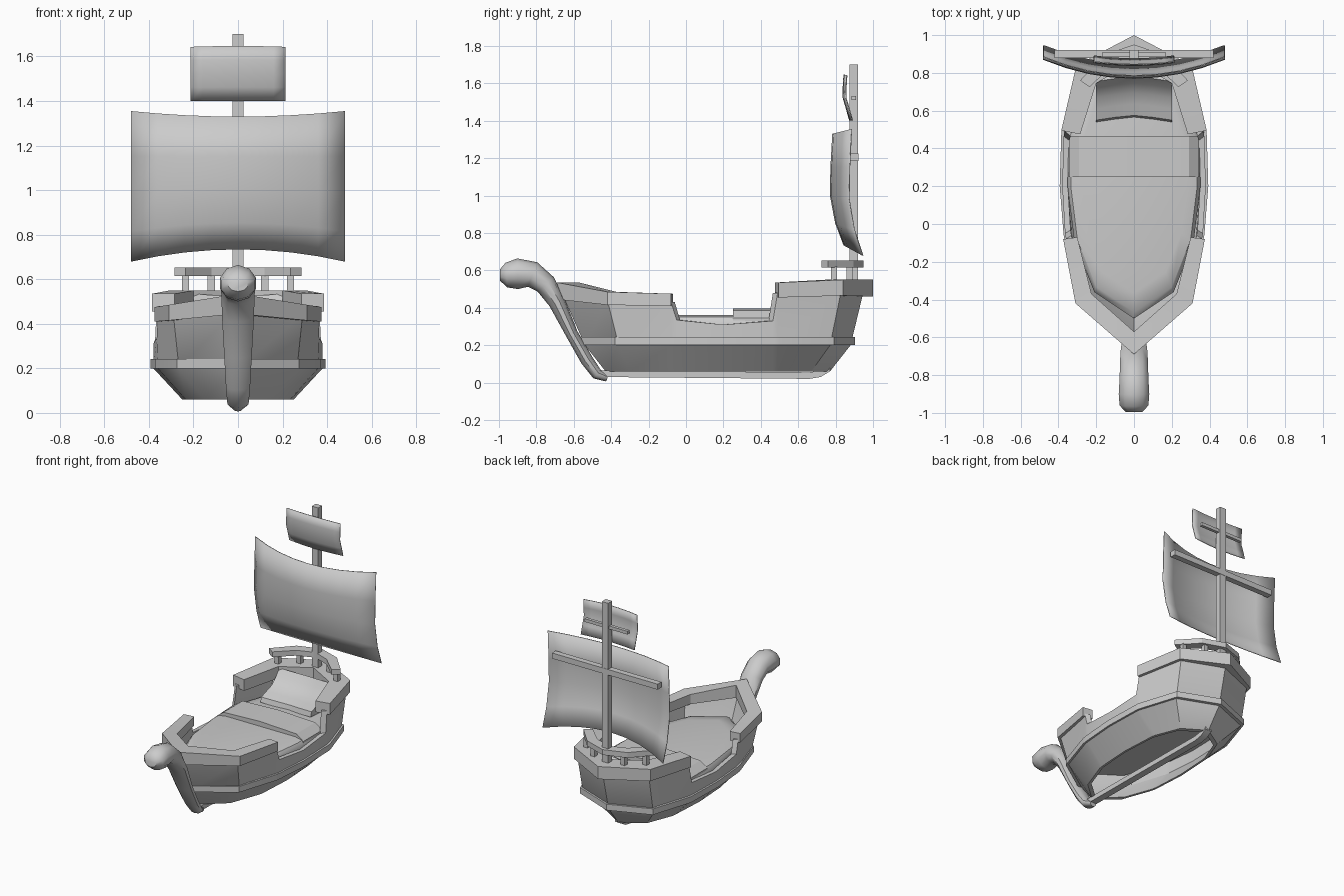
import bpy, bmesh, math
from mathutils import Vector

if "Cube" in bpy.data.objects:
    bpy.data.objects.remove(bpy.data.objects["Cube"])


def loft(name, rings, ring_closed=True, loop=False, caps=True, angle=30, thick=0, bevel=0):
    """Skin a row of equal-length point rings into one mesh object."""
    bm = bmesh.new()
    vs = [[bm.verts.new(p) for p in r] for r in rings]
    n, m = len(vs), len(vs[0])
    for i in range(n if loop else n - 1):
        a, b = vs[i], vs[(i + 1) % n]
        for j in range(m if ring_closed else m - 1):
            k = (j + 1) % m
            bm.faces.new((a[j], a[k], b[k], b[j]))
    if caps and ring_closed and not loop:
        bm.faces.new(vs[0])
        bm.faces.new(vs[-1])
    bmesh.ops.recalc_face_normals(bm, faces=bm.faces)
    me = bpy.data.meshes.new(name)
    bm.to_mesh(me)
    bm.free()
    ob = bpy.data.objects.new(name, me)
    bpy.context.collection.objects.link(ob)
    if thick:
        mod = ob.modifiers.new("thickness", 'SOLIDIFY')
        mod.thickness, mod.offset = thick, 0
    if bevel:
        mod = ob.modifiers.new("soft_edges", 'BEVEL')
        mod.width, mod.segments = bevel, 2
    bpy.ops.object.select_all(action='DESELECT')
    ob.select_set(True)
    bpy.context.view_layer.objects.active = ob
    bpy.ops.object.shade_smooth_by_angle(angle=math.radians(angle))
    return ob


def box(name, x0, x1, y0, y1, z0, z1, bevel=0):
    ring = lambda z: [(x0, y0, z), (x1, y0, z), (x1, y1, z), (x0, y1, z)]
    return loft(name, [ring(z0), ring(z1)], bevel=bevel)


def flip(ring):
    return [(-p[0], p[1], p[2]) for p in ring]


def rail(name, stations):
    """Rail from (outer xy, inner xy, z bottom, z top), side to centre, mirrored."""
    half = [[(*o, a), (*o, b), (*i, b), (*i, a)] for o, i, a, b in stations]
    return loft(name, half + [flip(r) for r in half[-2::-1]], angle=15)


# Hull: columns from bow to stern (bottom xy, strake xy, top xy, top z)
cols = [
    ((0, -.43), (0, -.54), (0, -.66), .47),
    ((.15, -.30), (.265, -.36), (.29, -.42), .44),
    ((.23, -.08), (.355, -.08), (.36, -.08), .43),
    ((.235, -.05), (.36, -.05), (.365, -.05), .335),
    ((.25, .20), (.38, .20), (.38, .20), .31),
    ((.235, .465), (.372, .465), (.372, .465), .33),
    ((.23, .49), (.37, .49), (.365, .49), .48),
    ((.16, .67), (.28, .77), (.285, .83), .49),
    ((0, .77), (0, .88), (0, .95), .49),
]


def grow(p, f):
    return (p[0] * f, .17 + (p[1] - .17) * f)


def around(half):
    return half + [flip(r) for r in half[-2:0:-1]]


hull = []
for b, m, t, zt in cols:
    outer = [(*b, .06), (*m, .20), (*t, zt)]
    inner = [(*grow(t, .92), zt), (*grow(m, .92), .21), (*grow(b, .94), .06)]
    hull.append(outer + inner)
loft("hull", around(hull), loop=True)

# Strake around the hull
strake = [[(*grow(m, f), z) for f, z in ((.96, .2), (1.035, .2), (1.035, .243), (.96, .243))]
          for _, m, _, _ in cols]
loft("hull_strake", around(strake), loop=True)

# Bow and stern rails
rail("bow_rail", [((.375, -.08), (.30, -.07), .41, .475),
                  ((.31, -.42), (.225, -.37), .415, .485),
                  ((0, -.69), (0, -.57), .445, .535)])
rail("stern_rail", [((.385, .495), (.285, .475), .455, .535),
                    ((.305, .84), (.20, .745), .465, .55),
                    ((0, 1.0), (0, .86), .46, .55)])

# Balustrade
rail("balustrade_rail", [((.285, .76), (.235, .725), .615, .653),
                         ((.16, .895), (.12, .835), .615, .653),
                         ((0, .95), (0, .88), .615, .653)])
for s in (-1, 1):
    for x, y in ((.235, .79), (.12, .875)):
        box("balustrade_post", s * x - .016, s * x + .016, y - .016, y + .016, .54, .62)

# Keel
keel = [(-.46, .03), (.66, .02), (.72, .03), (.77, .06)]
loft("keel", [[(-.025, y, z), (.025, y, z), (.025, y, z + .035), (-.025, y, z + .035)]
              for y, z in keel])

# Curled stem: y, z, half width, half thickness
stem = [(-.42, .025, .025, .02), (-.475, .045, .05, .03), (-.53, .12, .057, .034),
        (-.61, .26, .065, .033), (-.69, .43, .075, .045), (-.75, .525, .078, .058),
        (-.82, .578, .08, .07), (-.90, .582, .085, .082), (-.96, .575, .08, .066),
        (-.995, .575, .045, .03)]
rings = []
for i, (y, z, w, h) in enumerate(stem):
    a, b = stem[max(i - 1, 0)], stem[min(i + 1, len(stem) - 1)]
    d = Vector((0, b[0] - a[0], b[1] - a[1])).normalized()
    n = Vector((0, -d.z, d.y))
    rings.append([Vector((0, y, z)) + Vector((w * math.cos(t), 0, 0)) + n * h * math.sin(t)
                  for t in (k * math.pi / 5 + math.pi / 2 for k in range(10))])
loft("stem_figurehead", rings, angle=45)

# Mattress, folded blanket band and pillow
plan = [(0, -.50), (.21, -.36), (.315, -.1), (.352, .2), (.345, .47), (.25, .77), (0, .87)]
plan = plan + [(-x, y) for x, y in plan[-2:0:-1]]
loft("mattress", [[(x * f, .17 + (y - .17) * f, z) for x, y in plan]
                  for f, z in ((1, .29), (1, .325), (.95, .35), (.8, .362))], angle=40)
band = [(-.345, .345), (-.29, .385), (0, .397), (.29, .385), (.345, .345)]
loft("folded_blanket", [[(x, .25, z) for x, z in band] + [(.345, .25, .31), (-.345, .25, .31)],
                        [(x, .465, z) for x, z in band] + [(.345, .465, .31), (-.345, .465, .31)]])
profile = [(.55, .37), (.56, .405), (.62, .425), (.68, .445), (.73, .49), (.765, .535),
           (.79, .52), (.78, .44), (.70, .36)]
loft("pillow", [[(x, y + dy, z - dz) for y, z in profile]
                for x, dy, dz in ((-.2, -.01, 0), (-.1, .005, .008), (0, .015, .012),
                                  (.1, .005, .008), (.2, -.01, 0))], angle=50)

# Mast and yards
box("mast", -.025, .025, .875, .92, .46, 1.7)
box("main_yard", -.42, .42, .88, .922, 1.185, 1.225)
box("top_yard", -.17, .17, .885, .908, 1.51, 1.533)


# Sails: rows of (height fraction, y) bulging forward in the middle
def sail(name, half, z0, z1, rows, sag0, sag1, curve):
    grid = []
    for v, y in rows:
        row = []
        for k in range(-4, 5):
            t = k / 4
            lo, hi = z0 - sag0 * t * t, z1 + sag1 * t * t
            row.append((half * t, y + curve * t * t, lo + (hi - lo) * v))
        grid.append(row)
    loft(name, grid, ring_closed=False, thick=.006)


sail("main_sail", .48, .735, 1.33,
     [(0, .845), (.2, .80), (.45, .772), (.7, .775), (1, .785)], .055, .025, .1)
sail("top_sail", .213, 1.402, 1.647,
     [(0, .875), (.25, .858), (.5, .84), (.75, .841), (1, .845)], 0, -.004, .015)
